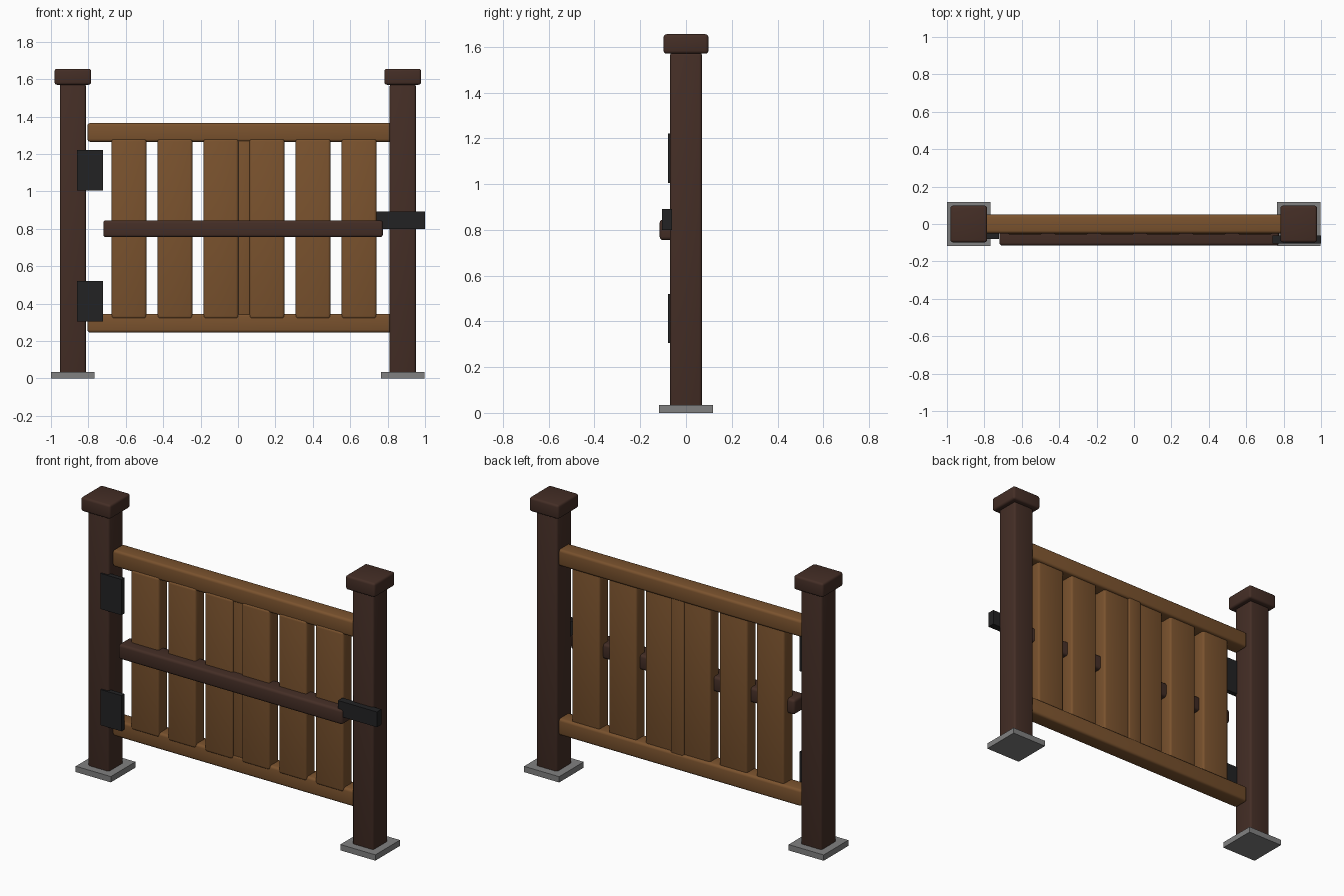
import bpy, bmesh, math
from mathutils import Vector

if "Cube" in bpy.data.objects:
    bpy.data.objects.remove(bpy.data.objects["Cube"])


def material(name, rgb):
    m = bpy.data.materials.new(name)
    m.diffuse_color = (*rgb, 1.0)
    m.use_nodes = True
    m.node_tree.nodes["Principled BSDF"].inputs["Base Color"].default_value = m.diffuse_color
    return m


DARK = material("dark wood", (0.058, 0.027, 0.019))
LIGHT = material("light wood", (0.195, 0.085, 0.027))
IRON = material("black iron", (0.016, 0.016, 0.017))
STONE = material("grey stone", (0.22, 0.22, 0.22))


def box(name, x, y, z, mat, bevel=0.0):
    """Box from (min, max) ranges, with rounded edges if bevel > 0."""
    lo, hi = Vector((x[0], y[0], z[0])), Vector((x[1], y[1], z[1]))
    bm = bmesh.new()
    bmesh.ops.create_cube(bm, size=1)
    for v in bm.verts:
        v.co = Vector([(lo[i] + hi[i]) / 2 + v.co[i] * (hi[i] - lo[i]) for i in range(3)])
    if bevel:
        bmesh.ops.bevel(bm, geom=bm.edges[:], offset=bevel, segments=3,
                        profile=0.5, affect='EDGES')
    me = bpy.data.meshes.new(name)
    bm.to_mesh(me)
    bm.free()
    me.materials.append(mat)
    ob = bpy.data.objects.new(name, me)
    bpy.context.collection.objects.link(ob)
    if bevel:
        bpy.context.view_layer.objects.active = ob
        ob.select_set(True)
        bpy.ops.object.shade_smooth_by_angle(angle=math.radians(40))
        ob.select_set(False)
    return ob


def around(c, half):
    return (c - half, c + half)


# posts with caps and footings
for side, cx in (("left", -0.883), ("right", 0.881)):
    box(side + "_post", around(cx, 0.07), around(0, 0.07), (0.003, 1.575), DARK, 0.013)
    box(side + "_post_cap", around(cx, 0.098), around(0, 0.098), (1.57, 1.655), DARK, 0.013)
    box(side + "_footing", around(cx, 0.117), around(0, 0.117), (0, 0.035), STONE)

# gate rails
for name, z in (("top_rail", (1.265, 1.365)), ("bottom_rail", (0.245, 0.345))):
    box(name, (-0.805, 0.83), (-0.05, 0.05), z, LIGHT, 0.015)

# vertical planks
for i in range(6):
    box(f"plank_{i + 1}", around(-0.583 + 0.246 * i, 0.093), (-0.056, 0.034),
        (0.32, 1.28), LIGHT, 0.013)

# centre stile filling the middle gap
box("centre_stile", around(0.03, 0.045), (-0.045, 0.045), (0.30, 1.31), LIGHT, 0.01)

# dark cross bar across the planks
box("cross_bar", (-0.72, 0.775), (-0.115, -0.003), (0.755, 0.845), DARK, 0.015)

# hinges and latch
for name, z in (("upper_hinge", (1.005, 1.22)), ("lower_hinge", (0.305, 0.52))):
    box(name, (-0.862, -0.722), (-0.079, -0.05), z, IRON)
box("latch", (0.74, 1.0), (-0.105, -0.062), (0.80, 0.892), IRON)
